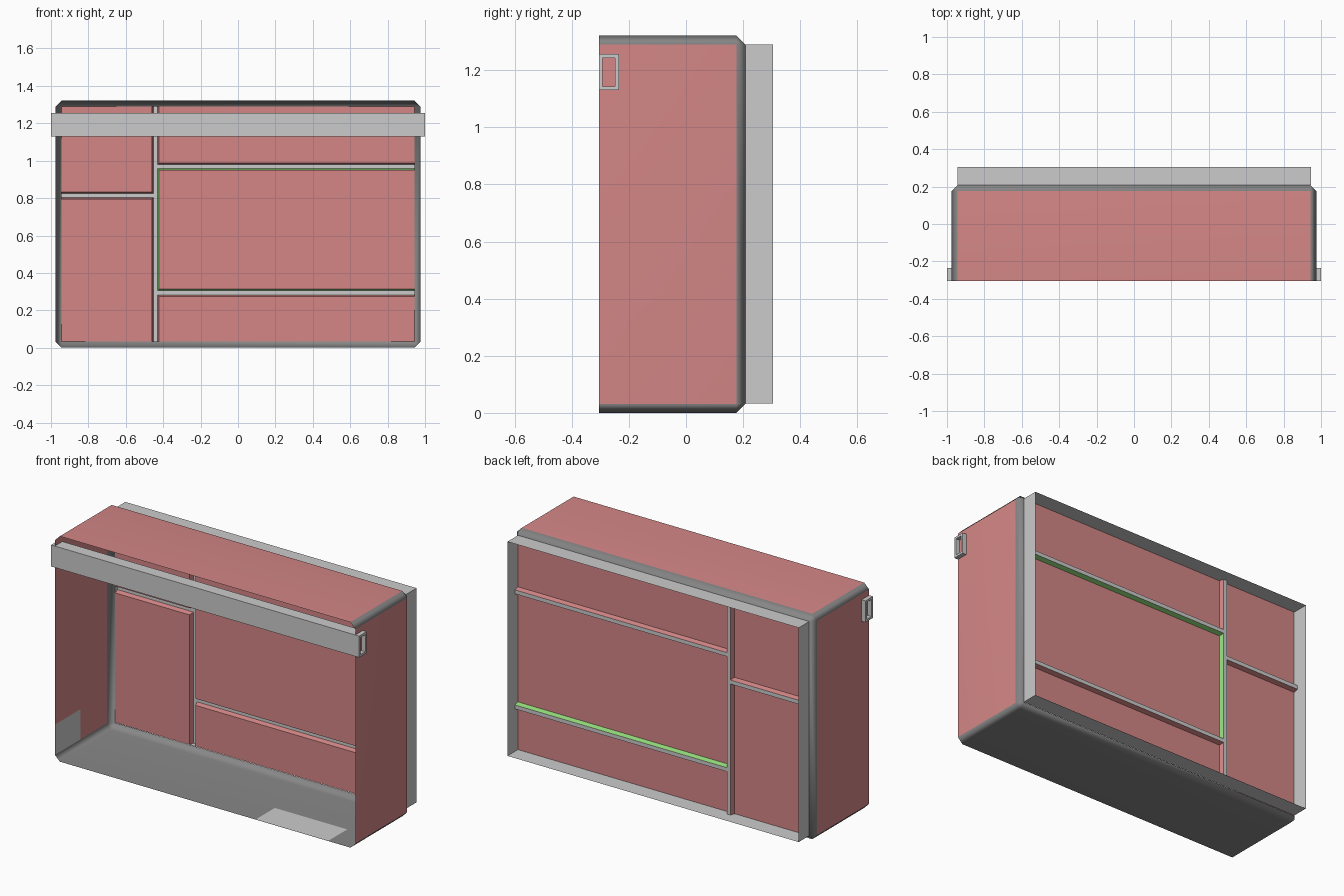
import bpy, bmesh
from mathutils import Vector

if "Cube" in bpy.data.objects:
    bpy.data.objects.remove(bpy.data.objects["Cube"])


def material(name, color):
    m = bpy.data.materials.new(name)
    m.diffuse_color = (*color, 1)
    m.use_nodes = True
    m.node_tree.nodes["Principled BSDF"].inputs["Base Color"].default_value = m.diffuse_color
    return m


pink = material("pink_paint", (0.66, 0.24, 0.24))
green = material("green_trim", (0.3, 0.72, 0.2))
grey = material("plain_grey", (0.24, 0.24, 0.24))

X, Z0, Z1 = 0.945, 0.033, 1.29            # flat back area inside the chamfers
FRONT, BACK, RIB, REAR = -0.305, 0.208, 0.235, 0.305


def finish(bm, name, mats=()):
    me = bpy.data.meshes.new(name)
    bm.to_mesh(me)
    bm.free()
    ob = bpy.data.objects.new(name, me)
    bpy.context.collection.objects.link(ob)
    for m in mats:
        me.materials.append(m)
    return ob


def quad(bm, pts, mat=0):
    f = bm.faces.new([bm.verts.new(p) for p in pts])
    f.material_index = mat
    return f


def quads(name, faces, mats=()):
    bm = bmesh.new()
    for pts in faces:
        quad(bm, pts)
    return finish(bm, name, mats)


def ring(x0, x1, z0, z1, y):
    return [(x0, y, z0), (x1, y, z0), (x1, y, z1), (x0, y, z1)]


# Open-fronted shell: chamfered box, cut open at front and back
bm = bmesh.new()
bmesh.ops.create_cube(bm, size=1)
lo, hi = Vector((-0.975, -0.45, 0)), Vector((0.975, BACK, 1.322))
for v in bm.verts:
    v.co = Vector([lo[i] + (v.co[i] + 0.5) * (hi[i] - lo[i]) for i in range(3)])
bmesh.ops.bevel(bm, geom=bm.edges[:], offset=0.032, segments=1, affect='EDGES')
bmesh.ops.bisect_plane(bm, geom=bm.verts[:] + bm.edges[:] + bm.faces[:],
                       plane_co=(0, FRONT, 0), plane_no=(0, -1, 0), clear_outer=True)
bm.normal_update()
bmesh.ops.delete(bm, geom=[f for f in bm.faces if f.normal.y > 0.99], context='FACES')
for f in bm.faces:
    f.smooth = True
    f.material_index = 1 if abs(f.normal.x) > 0.99 or f.normal.z > 0.99 else 0
shell = finish(bm, "shell", (grey, pink))
shell.modifiers.new("face_weighted", 'WEIGHTED_NORMAL')

# Rear flange: thin frame standing off the back
a, b = ring(-X, X, Z0, Z1, BACK), ring(-X, X, Z0, Z1, REAR)
quads("rear_flange", [(a[i], a[(i + 1) % 4], b[(i + 1) % 4], b[i]) for i in range(4)])

# Back panels, with sloped edges rising to the ribs
panels = {
    "lower_left_panel": (-X, -0.453, Z0, 0.802, pink),
    "upper_left_panel": (-X, -0.453, 0.825, Z1, pink),
    "top_panel": (-0.43, X, 0.98, Z1, pink),
    "middle_panel": (-0.43, X, 0.305, 0.957, green),
    "bottom_panel": (-0.43, X, Z0, 0.282, pink),
}
T = 0.008
for name, (x0, x1, z0, z1, trim) in panels.items():
    inner = [z0 > Z0, x1 < X, z1 < Z1, x0 > -X]      # bottom, right, top, left
    p = ring(x0 + T * inner[3], x1 - T * inner[1], z0 + T * inner[0], z1 - T * inner[2], BACK)
    r = ring(x0, x1, z0, z1, RIB)
    bm = bmesh.new()
    quad(bm, p)
    for i in range(4):
        if inner[i]:
            j = (i + 1) % 4
            quad(bm, (p[i], p[j], r[j], r[i]), 1)
    finish(bm, name, (pink, trim))

# Ribs between the panels
quads("back_ribs", [ring(*r, RIB) for r in (
    (-0.453, -0.43, Z0, Z1), (-X, -0.453, 0.802, 0.825),
    (-0.43, X, 0.957, 0.98), (-0.43, X, 0.282, 0.305))])

# Front bar: hollow rectangular tube with open ends
W = 0.013


def section(x, inset):
    y0, y1, z0, z1 = FRONT + inset, -0.235 - inset, 1.13 + inset, 1.256 - inset
    return [(x, y0, z0), (x, y1, z0), (x, y1, z1), (x, y0, z1)]


loops = [section(-1, 0), section(1, 0), section(1, W), section(-1, W)]
bar = [(loops[k][i], loops[k][(i + 1) % 4], loops[(k + 1) % 4][(i + 1) % 4], loops[(k + 1) % 4][i])
       for k in range(4) for i in range(4)]
quads("front_bar", bar)

# Small flat plates on the floor and the left wall
quads("floor_plate", [[(0.33, FRONT, 0.002), (0.8, FRONT, 0.002),
                       (0.8, -0.13, 0.002), (0.33, -0.13, 0.002)]])
quads("wall_plate", [[(-0.973, FRONT, 0.033), (-0.973, -0.07, 0.033),
                      (-0.973, -0.07, 0.21), (-0.973, FRONT, 0.21)]])

# Merge shared corners and orient faces
for ob in bpy.context.collection.objects:
    if ob.name != "shell":
        bm = bmesh.new()
        bm.from_mesh(ob.data)
        bmesh.ops.remove_doubles(bm, verts=bm.verts[:], dist=0.0001)
        bmesh.ops.recalc_face_normals(bm, faces=bm.faces[:])
        bm.to_mesh(ob.data)
        bm.free()
